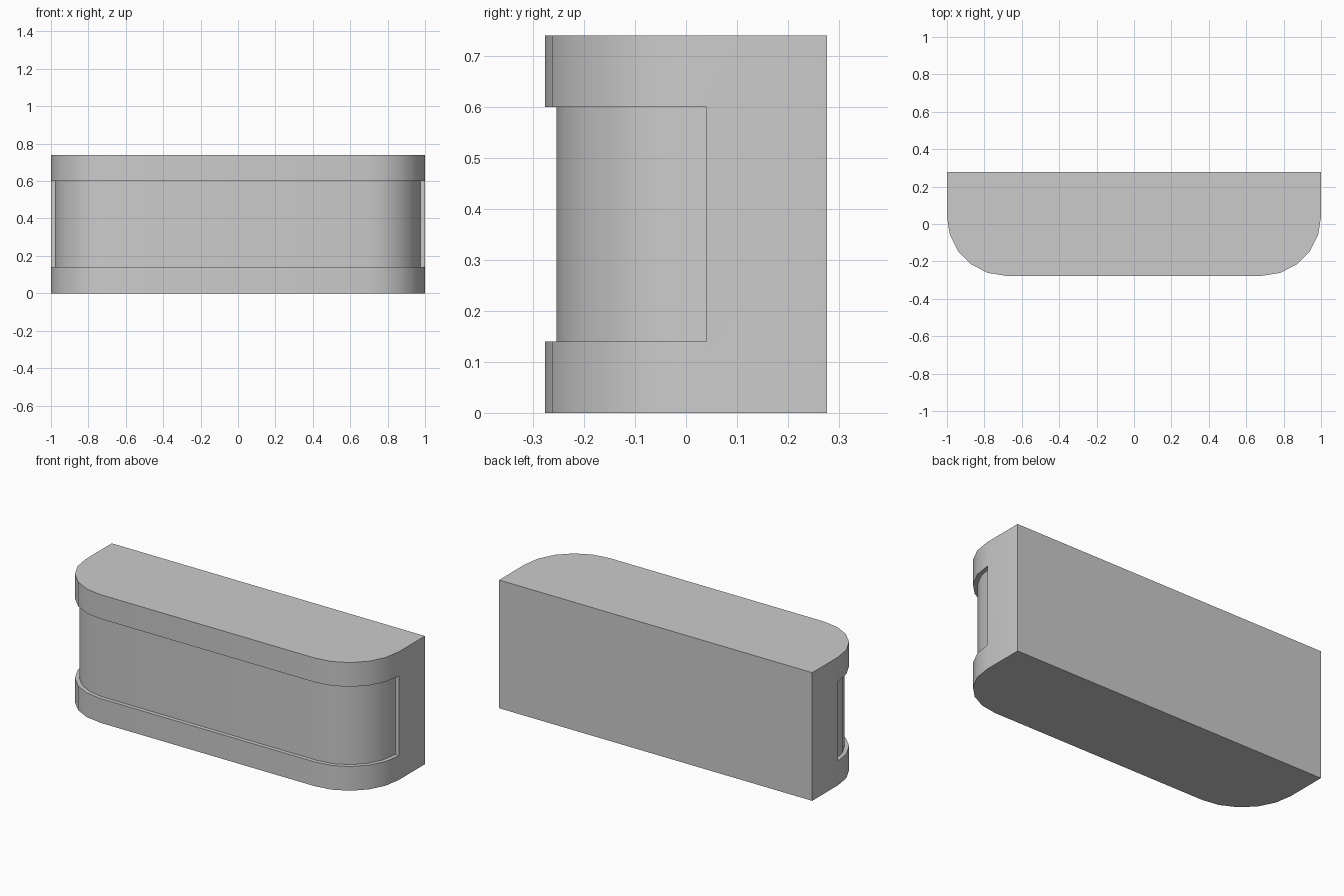
import bpy, bmesh
from math import sin, cos, pi, radians

if "Cube" in bpy.data.objects:
    bpy.data.objects.remove(bpy.data.objects["Cube"])

W, D, H = 1.0, 0.277, 0.74          # half width, half depth, height
R, INSET, STEPS = 0.317, 0.023, 5   # corner radius, recess depth, corner sides
LOW, HIGH = 0.14, 0.60              # recess bottom and top

bm = bmesh.new()


def front_row(z, inset=0.0):
    """Rounded front outline, from the left side round to the right side."""
    r, cx, cy = R - inset, W - R, R - D
    arc = [(cx + r * sin(a), cy - r * cos(a))
           for a in (pi / 2 * i / STEPS for i in range(STEPS + 1))]
    pts = [(-x, y) for x, y in reversed(arc)] + arc
    return [bm.verts.new((x, y, z)) for x, y in pts]


# Rounded front: lower band, recessed panel, upper band with ledges between
rows = [front_row(0), front_row(LOW), front_row(LOW, INSET),
        front_row(HIGH, INSET), front_row(HIGH), front_row(H)]
for a, b in zip(rows, rows[1:]):
    for i in range(len(a) - 1):
        bm.faces.new((a[i], a[i + 1], b[i + 1], b[i]))

# Flat sides and the small end walls of the recess
back = {}
for end, x in ((0, -W), (-1, W)):
    lo, hi = (bm.verts.new((x, D, z)) for z in (0, H))
    back[end] = (lo, hi)
    bm.faces.new([lo] + [rows[k][end] for k in (0, 1, 4, 5)] + [hi])
    bm.faces.new([rows[k][end] for k in (1, 2, 3, 4)])

# Back, bottom and top
bm.faces.new((back[0][0], back[-1][0], back[-1][1], back[0][1]))
bm.faces.new(rows[0] + [back[-1][0], back[0][0]])
bm.faces.new(rows[-1] + [back[-1][1], back[0][1]])
bmesh.ops.recalc_face_normals(bm, faces=bm.faces)

mesh = bpy.data.meshes.new("counter_body")
bm.to_mesh(mesh)
bm.free()
body = bpy.data.objects.new("counter_body", mesh)
bpy.context.collection.objects.link(body)
bpy.context.view_layer.objects.active = body
body.select_set(True)
bpy.ops.object.shade_smooth_by_angle(angle=radians(30))
